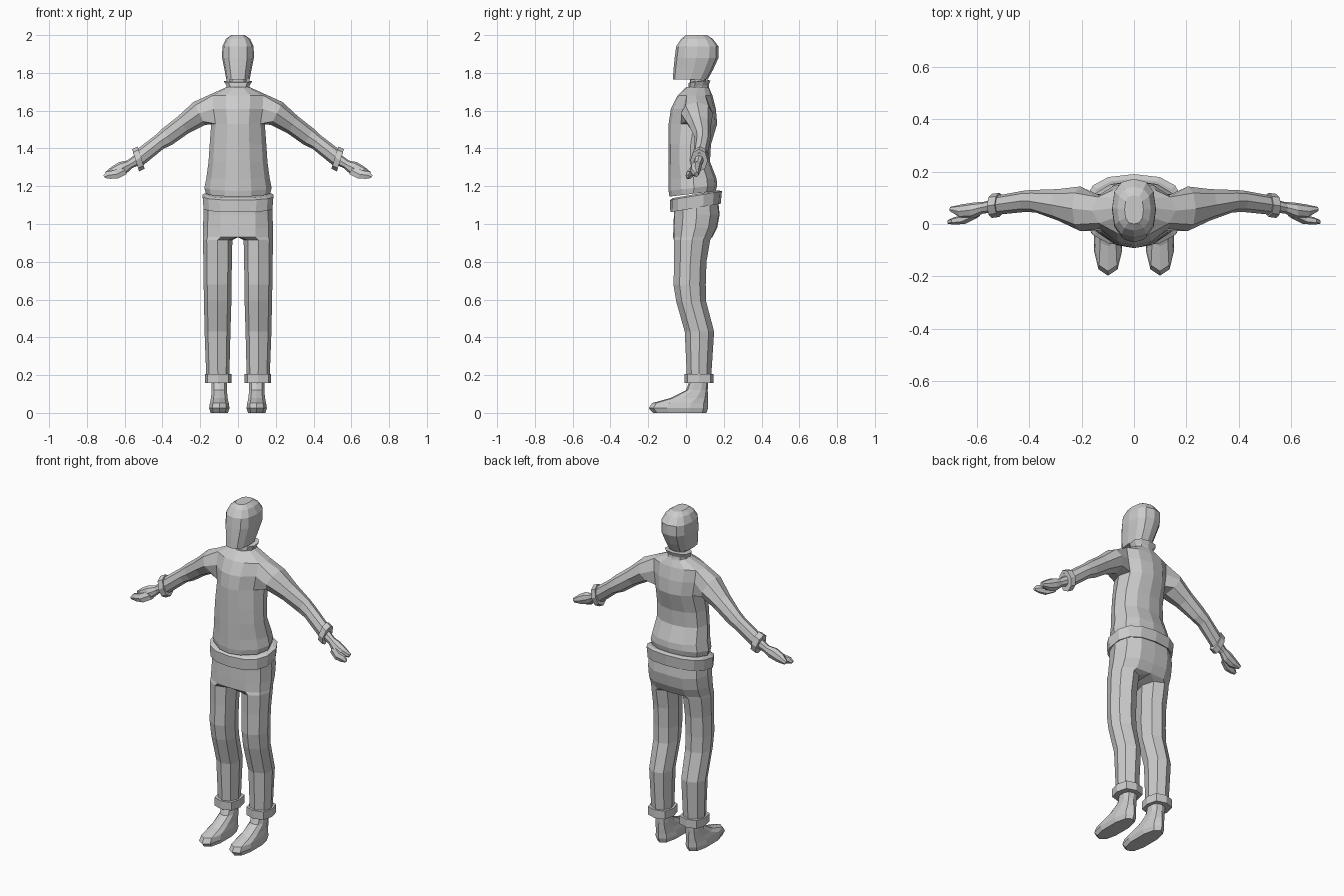
import bpy, bmesh, math
from mathutils import Vector

grey = bpy.data.materials.new("plain grey")
grey.diffuse_color = (0.6, 0.6, 0.6, 1)


def finish(name, bm, mirror=False):
    """Optionally mirror the half mesh across x = 0, weld it and make an object."""
    if mirror:
        got = bmesh.ops.duplicate(bm, geom=bm.verts[:] + bm.edges[:] + bm.faces[:])
        for v in got["geom"]:
            if isinstance(v, bmesh.types.BMVert):
                v.co.x *= -1
        bmesh.ops.remove_doubles(bm, verts=bm.verts[:], dist=0.0005)
    bmesh.ops.recalc_face_normals(bm, faces=bm.faces[:])
    mesh = bpy.data.meshes.new(name)
    bm.to_mesh(mesh)
    bm.free()
    mesh.materials.append(grey)
    obj = bpy.data.objects.new(name, mesh)
    bpy.context.collection.objects.link(obj)
    return obj


def bridge(bm, a, b):
    """Quads between two closed rings; faces lying on the mirror plane are skipped."""
    n = len(a)
    for i in range(n):
        quad = (a[i], a[(i + 1) % n], b[(i + 1) % n], b[i])
        if any(abs(v.co.x) > 1e-5 for v in quad):
            bm.faces.new(quad)


def loft(bm, rings):
    rows = [[bm.verts.new(p) for p in r] for r in rings]
    for a, b in zip(rows, rows[1:]):
        bridge(bm, a, b)
    bm.faces.new(rows[0])
    bm.faces.new(rows[-1])


def oval(z, rx, yf, yb, cx=0, n=10, box=0.8, tilt=0):
    """Horizontal boxy oval between yf and yb, with its plane sloping along y."""
    cy, ry = (yf + yb) / 2, (yb - yf) / 2
    pts = []
    for i in range(n):
        a = 2 * math.pi * i / n - math.pi / 2
        c, s = math.cos(a), math.sin(a)
        x = math.copysign(abs(c) ** box, c) if abs(c) > 1e-6 else 0
        y = math.copysign(abs(s) ** box, s) if abs(s) > 1e-6 else 0
        pts.append(Vector((cx + rx * x, cy + ry * y, z + tilt * ry * y)))
    return pts


def limb(x, y, z, ry, r, ux=0.5, n=8):
    """Ring across a sideways limb; ux leans its top outward."""
    up = Vector((ux, 0, math.sqrt(1 - ux * ux)))
    out = []
    for i in range(n):
        a = 2 * math.pi * i / n
        out.append(Vector((x, y, z)) + Vector((0, -ry * math.cos(a), 0)) + up * r * math.sin(a))
    return out


# Head
bm = bmesh.new()
loft(bm, [oval(*s, n=12) for s in (
    (1.765, 0.062, -0.070, 0.115), (1.82, 0.072, -0.066, 0.145),
    (1.88, 0.084, -0.060, 0.172), (1.94, 0.083, -0.052, 0.172),
    (1.98, 0.064, -0.025, 0.142), (2.0, 0.036, 0.0, 0.11))])
finish("head", bm)

# Neck and collar
bm = bmesh.new()
loft(bm, [oval(1.69, 0.05, 0.02, 0.11), oval(1.79, 0.045, 0.02, 0.105)])
finish("neck", bm)
bm = bmesh.new()
loft(bm, [oval(*s, tilt=0.1) for s in (
    (1.705, 0.062, -0.005, 0.125), (1.73, 0.062, 0.012, 0.12),
    (1.755, 0.076, 0.015, 0.13), (1.757, 0.055, 0.03, 0.115))])
finish("collar", bm)

# Sweater: half torso grid with an arm growing from the hole in its side
bm = bmesh.new()
columns = ((0, 0), (0.4, 0.05), (0.84, 0.26), (1, 0.52), (0.86, 0.8), (0.5, 0.95), (0, 1))
levels = ((1.145, 0.170, -0.088, 0.158, 0.12), (1.175, 0.178, -0.092, 0.165, 0.12),
          (1.24, 0.168, -0.092, 0.162, 0), (1.33, 0.156, -0.092, 0.127, 0),
          (1.42, 0.150, -0.092, 0.132, 0), (1.53, 0.142, -0.092, 0.165, 0),
          (1.61, 0.155, -0.080, 0.158, 0), (1.68, 0.160, -0.045, 0.140, 0),
          (1.725, 0.060, 0.0, 0.120, 0))
g = []
for z, w, yf, yb, tilt in levels:
    g.append([bm.verts.new((w * fx, yf + (yb - yf) * t, z + tilt * (yb - yf) * t))
              for fx, t in columns])
for i in range(len(g) - 1):
    for j in range(6):
        if not (i in (5, 6) and j in (2, 3)):
            bm.faces.new((g[i][j], g[i][j + 1], g[i + 1][j + 1], g[i + 1][j]))
bm.faces.new(g[0])
bm.faces.new(g[-1])
bm.verts.remove(g[6][3])
ring = [g[6][2], g[7][2], g[7][3], g[7][4], g[6][4], g[5][4], g[5][3], g[5][2]]
for s in ((0.205, 0.058, 1.585, 0.085, 0.068, 0.45), (0.29, 0.073, 1.525, 0.06, 0.053),
          (0.375, 0.087, 1.462, 0.043, 0.05), (0.415, 0.087, 1.435, 0.041, 0.042),
          (0.535, 0.07, 1.34, 0.036, 0.044)):
    nxt = [bm.verts.new(p) for p in limb(*s)]
    bridge(bm, ring, nxt)
    ring = nxt
bm.faces.new(ring)
finish("sweater", bm, True)

# Sleeve cuffs
bm = bmesh.new()
loft(bm, [limb(0.513, 0.073, 1.352, 0.046, 0.062, 0.3), limb(0.542, 0.069, 1.337, 0.046, 0.062, 0.3)])
finish("sleeve_cuffs", bm, True)

# Hands: palm with outstretched fingers, and a thumb in front
bm = bmesh.new()
loft(bm, [limb(*s) for s in (
    (0.53, 0.07, 1.342, 0.026, 0.03), (0.575, 0.062, 1.315, 0.022, 0.024),
    (0.61, 0.052, 1.297, 0.03, 0.036), (0.655, 0.048, 1.277, 0.027, 0.03),
    (0.697, 0.056, 1.262, 0.010, 0.014))])
finish("hands", bm, True)
bm = bmesh.new()
loft(bm, [limb(*s, n=6) for s in (
    (0.60, 0.038, 1.285, 0.016, 0.028), (0.645, 0.018, 1.263, 0.018, 0.028),
    (0.685, 0.012, 1.258, 0.014, 0.025), (0.708, 0.008, 1.25, 0.008, 0.009))])
finish("thumbs", bm, True)

# Waistband
bm = bmesh.new()
loft(bm, [oval(*s, n=14, tilt=0.17) for s in (
    (1.092, 0.170, -0.070, 0.170), (1.085, 0.186, -0.083, 0.184),
    (1.150, 0.191, -0.085, 0.190), (1.158, 0.172, -0.070, 0.172))])
finish("waistband", bm)

# Trousers: half hips narrowing into one leg, then mirrored
bm = bmesh.new()
rings = []
for z, x0, x1, yf, yb in (
        (1.13, 0, 0.178, -0.065, 0.170), (1.05, 0, 0.183, -0.064, 0.178),
        (0.98, 0, 0.185, -0.067, 0.165), (0.93, 0, 0.186, -0.068, 0.140),
        (0.915, 0.030, 0.186, -0.068, 0.132), (0.80, 0.032, 0.183, -0.066, 0.112),
        (0.68, 0.035, 0.182, -0.070, 0.108), (0.59, 0.035, 0.180, -0.055, 0.110),
        (0.43, 0.040, 0.177, -0.010, 0.152), (0.19, 0.046, 0.168, 0.002, 0.136)):
    k = 0.14 if x0 else 0
    profile = ((k, k), (0.5, 0.02), (0.87, 0.2), (1, 0.5),
               (0.87, 0.8), (0.5, 0.98), (k, 1 - k), (0, 0.5))
    rings.append([(x0 + (x1 - x0) * fx, yf + (yb - yf) * t, z) for fx, t in profile])
loft(bm, rings)
finish("trousers", bm, True)

# Turned-up trouser hems
bm = bmesh.new()
loft(bm, [oval(z, 0.071, -0.008, 0.146, cx=0.105, n=8, box=0.7) for z in (0.158, 0.206)])
finish("trouser_hems", bm, True)

# Shoes
bm = bmesh.new()
loft(bm, [oval(*s, cx=0.099, n=10) for s in (
    (0.0, 0.048, -0.175, 0.108), (0.025, 0.056, -0.197, 0.117),
    (0.052, 0.052, -0.180, 0.117), (0.078, 0.046, -0.085, 0.116),
    (0.12, 0.042, 0.0, 0.115), (0.18, 0.044, 0.022, 0.118))])
finish("shoes", bm, True)
